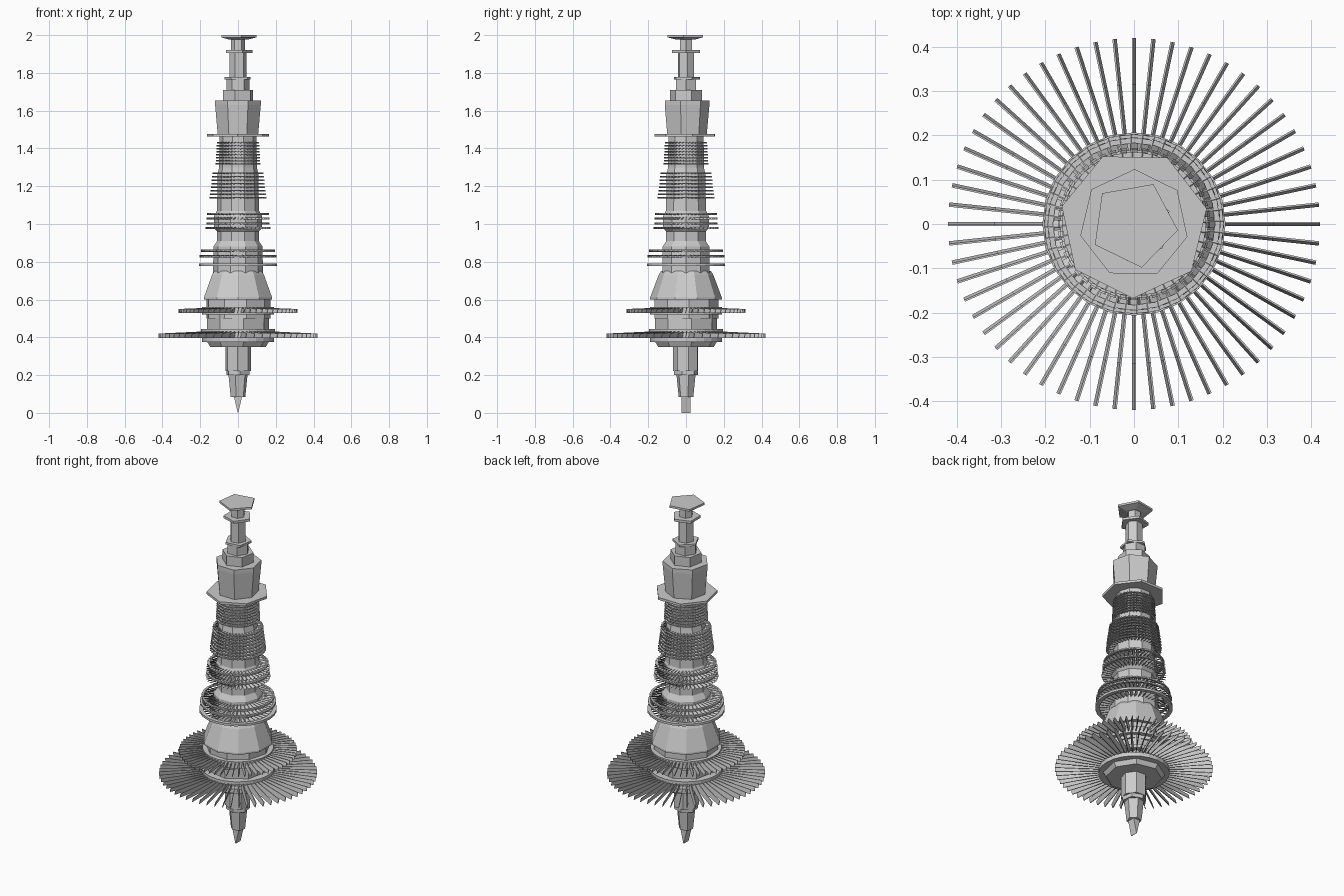
import bpy, bmesh
from math import sin, cos, pi, radians

if "Cube" in bpy.data.objects:
    bpy.data.objects.remove(bpy.data.objects["Cube"])


def finish(name, bm):
    bmesh.ops.recalc_face_normals(bm, faces=bm.faces)
    me = bpy.data.meshes.new(name)
    bm.to_mesh(me)
    bm.free()
    ob = bpy.data.objects.new(name, me)
    bpy.context.collection.objects.link(ob)
    return ob


def lathe(name, profile, n, turn=0, closed=False):
    """Revolve (radius, z) points with n flat sides; closed makes a hollow ring."""
    bm = bmesh.new()
    rings = []
    for r, z in profile:
        rings.append([bm.verts.new((r * cos(radians(turn) + 2 * pi * i / n),
                                    r * sin(radians(turn) + 2 * pi * i / n), z)) for i in range(n)])
    pairs = list(zip(rings, rings[1:]))
    if closed:
        pairs.append((rings[-1], rings[0]))
    for a, b in pairs:
        for i in range(n):
            j = (i + 1) % n
            bm.faces.new((a[i], a[j], b[j], b[i]))
    if not closed:
        bm.faces.new(rings[0])
        bm.faces.new(rings[-1])
    return finish(name, bm)


def blades(name, n, r0, r1, z0, z1, tip_drop=0.0, lean=0.004, thick=0.003):
    """Thin radial plates, slightly pitched, spread evenly round the axis."""
    bm = bmesh.new()
    for k in range(n):
        a = 2 * pi * k / n
        vs = []
        for r, top in ((r0, z1), (r1, z1 - tip_drop)):
            for z, s in ((z0, -lean / 2), (top, lean / 2)):
                for t in (-thick / 2, thick / 2):
                    y = s + t
                    vs.append(bm.verts.new((r * cos(a) - y * sin(a), r * sin(a) + y * cos(a), z)))
        for f in ((0, 1, 3, 2), (4, 6, 7, 5), (0, 4, 5, 1), (2, 3, 7, 6), (0, 2, 6, 4), (1, 5, 7, 3)):
            bm.faces.new([vs[i] for i in f])
    return finish(name, bm)


def hoop(name, r0, r1, z0, z1, n=24):
    return lathe(name, [(r0, z0), (r1, z0), (r1, z1), (r0, z1)], n, 0, True)


# lower shaft with chisel tip
tip = lathe("shaft_tip", [(0.032, 0), (0.032, 0.09)], 4, 45)
for v in tip.data.vertices:
    if v.co.z < 0.01:
        v.co.x *= 0.05
lathe("lower_shaft", [(0.04, 0.085), (0.052, 0.2)], 6, 15)
lathe("lower_collar", [(0.064, 0.2), (0.064, 0.222)], 6, 40)
lathe("lower_bearing", [(0.07, 0.222), (0.07, 0.35)], 7, 10)

# fan section drums and rims
lathe("fan_base", [(0.15, 0.35), (0.165, 0.375), (0.168, 0.52)], 8, 10)
hoop("fan_lower_rim", 0.15, 0.19, 0.375, 0.40)
hoop("fan_middle_rim", 0.15, 0.195, 0.425, 0.445)
lathe("drum", [(0.172, 0.5), (0.172, 0.6)], 9, 5)
hoop("upper_fan_rim", 0.15, 0.19, 0.52, 0.56)

# large fan blades
blades("lower_fan_blades", 60, 0.17, 0.42, 0.396, 0.432, 0.012, 0.006, 0.004)
blades("upper_fan_blades", 60, 0.17, 0.315, 0.53, 0.556, 0.006, 0.006, 0.004)

# tapering core
lathe("cone_housing", [(0.19, 0.6), (0.19, 0.61), (0.145, 0.73), (0.132, 0.75)], 10, 18)
lathe("turbine_core", [(0.132, 0.74), (0.130, 0.88), (0.110, 0.91), (0.110, 0.96),
                       (0.128, 0.98), (0.128, 1.04), (0.112, 1.07), (0.110, 1.13),
                       (0.108, 1.26), (0.100, 1.3), (0.098, 1.48)], 10)

# turbine wheels
hoop("turbine_disc", 0.185, 0.207, 0.777, 0.790)
blades("turbine_disc_blades", 40, 0.12, 0.200, 0.777, 0.788, 0, 0.012)
for i, (z, r) in enumerate(((0.822, 0.203), (0.853, 0.195))):
    blades(f"turbine_blades_{i}", 48, 0.12, r, z, z + 0.013, 0, 0.016)
    hoop(f"turbine_rim_{i}", r - 0.012, r, z + 0.004, z + 0.012)

# middle stages
for i, (z, r) in enumerate(((0.975, 0.172), (1.0, 0.168), (1.025, 0.168), (1.05, 0.163))):
    blades(f"middle_blades_{i}", 44, 0.105, r, z - 0.002, z + 0.009, 0, 0.012)
    if i % 2:
        hoop(f"middle_rim_{i}", r - 0.014, r, z, z + 0.007)

# compressor stages
for i in range(8):
    z, r = 1.135 + i * 0.0185, 0.15 - i * 0.0022
    blades(f"compressor_blades_{i}", 40, 0.095, r, z, z + 0.009, 0, 0.01)
    hoop(f"compressor_rim_{i}", r - 0.014, r - 0.002, z + 0.002, z + 0.007, 16)
for i in range(8):
    z, r = 1.315 + i * 0.016, 0.118 - i * 0.0008
    blades(f"upper_blades_{i}", 36, 0.09, r, z, z + 0.007, 0, 0.008)
    hoop(f"upper_rim_{i}", r - 0.012, r, z + 0.001, z + 0.005, 14)

# upper flange, barrel and stepped neck
lathe("upper_flange", [(0.168, 1.462), (0.168, 1.476)], 7, 12)
lathe("barrel", [(0.11, 1.476), (0.124, 1.63), (0.124, 1.655)], 7, 38)
lathe("neck_base", [(0.085, 1.65), (0.085, 1.71)], 6, 20)
lathe("neck_step", [(0.062, 1.71), (0.062, 1.765)], 6, 0)
lathe("neck_flange", [(0.074, 1.765), (0.074, 1.777)], 5, 25)
lathe("upper_shaft", [(0.045, 1.775), (0.045, 1.908)], 6, 10)
lathe("upper_collar", [(0.078, 1.906), (0.078, 1.92)], 5, 0)
lathe("top_shaft", [(0.038, 1.915), (0.038, 1.985)], 6, 0)
lathe("top_cap", [(0.05, 1.976), (0.1, 1.988), (0.1, 2.0)], 5, -8)
